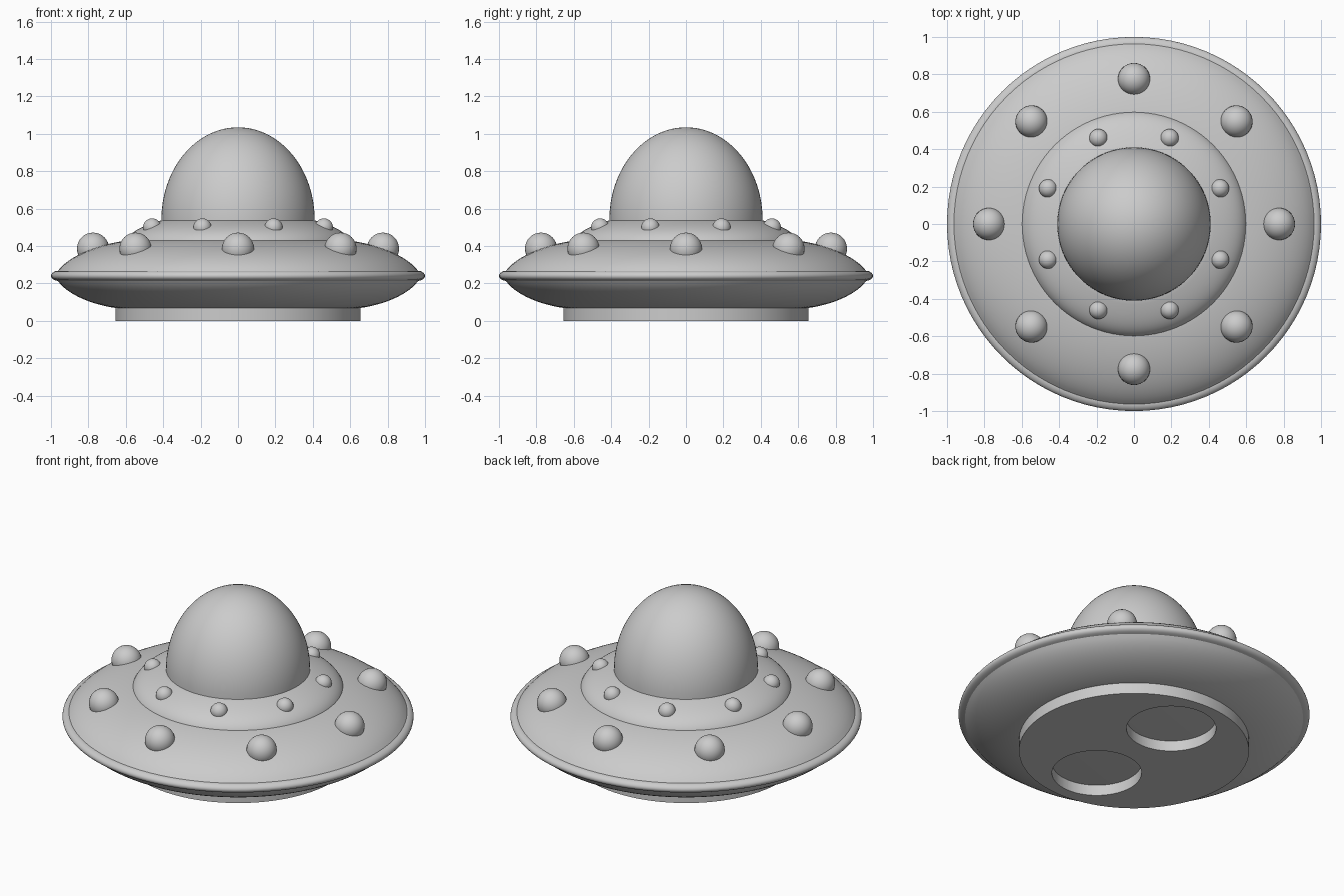
import bpy, bmesh, math
from mathutils import Vector
from mathutils.geometry import interpolate_bezier

cube = bpy.data.objects.get("Cube")
if cube:
    bpy.data.objects.remove(cube, do_unlink=True)

grey = bpy.data.materials.new("plain grey")
grey.use_nodes = True
grey.diffuse_color = (0.6, 0.6, 0.6, 1)
grey.node_tree.nodes["Principled BSDF"].inputs["Base Color"].default_value = (0.6, 0.6, 0.6, 1)


def finish(name, bm):
    """Turn a bmesh into a smooth-shaded object with sharp creases."""
    bmesh.ops.recalc_face_normals(bm, faces=bm.faces)
    mesh = bpy.data.meshes.new(name)
    bm.to_mesh(mesh)
    bm.free()
    mesh.materials.append(grey)
    obj = bpy.data.objects.new(name, mesh)
    bpy.context.collection.objects.link(obj)
    smooth(obj)
    return obj


def smooth(obj):
    bpy.ops.object.select_all(action="DESELECT")
    obj.select_set(True)
    bpy.context.view_layer.objects.active = obj
    bpy.ops.object.shade_smooth_by_angle(angle=math.radians(32))


def bezier(*points, steps=14):
    """Sample one cubic segment in the radius/height plane."""
    pts = interpolate_bezier(*[Vector((r, 0, z)) for r, z in points], steps)
    return [(p.x, p.z) for p in pts]


def lathe(name, profile, sides=96):
    bm = bmesh.new()
    verts = [bm.verts.new((r, 0, z)) for r, z in profile]
    edges = [bm.edges.new(pair) for pair in zip(verts, verts[1:])]
    bmesh.ops.spin(bm, geom=verts + edges, axis=(0, 0, 1), cent=(0, 0, 0),
                   steps=sides, angle=math.tau)
    bmesh.ops.remove_doubles(bm, verts=bm.verts, dist=1e-5)
    return finish(name, bm)


def cylinder(name, radius, bottom, top, x=0, y=0):
    obj = lathe(name, [(0, bottom), (radius, bottom), (radius, top), (0, top)])
    obj.location = (x, y, 0)
    return obj


def bulb_ring(name, bulb_radius, ring_radius, height, start):
    """Eight round lamps spaced evenly around the centre."""
    for i in range(8):
        a = start + i * math.tau / 8
        bm = bmesh.new()
        bmesh.ops.create_uvsphere(bm, u_segments=32, v_segments=16, radius=bulb_radius)
        obj = finish(f"{name}_{i + 1}", bm)
        obj.location = (ring_radius * math.cos(a), ring_radius * math.sin(a), height)


# Saucer hull: domed top, thin rounded rim, shallow bowl underneath
hull = [(0, 0.432)]
hull += bezier((0.58, 0.432), (0.75, 0.41), (0.9, 0.35), (0.963, 0.268))
hull += bezier((0.97, 0.268), (1.01, 0.258), (1.01, 0.222), (0.97, 0.215), steps=9)
hull += bezier((0.963, 0.213), (0.91, 0.14), (0.78, 0.085), (0.64, 0.067))
hull += [(0, 0.065)]
lathe("saucer_hull", hull)

# Raised deck between hull and dome
deck = [(0, 0.42), (0.6, 0.42)]
deck += bezier((0.6, 0.425), (0.58, 0.47), (0.53, 0.505), (0.4, 0.54))
deck += [(0, 0.54)]
lathe("upper_deck", deck)

# Cockpit dome
quarter = [i * math.pi / 48 for i in range(25)]
lathe("dome", [(0, 0.53), (0.41, 0.53)]
      + [(0.41 * math.cos(a), 0.54 + 0.495 * math.sin(a)) for a in quarter[:-1]]
      + [(0, 1.035)])

# Lamps on the hull and on the deck
bulb_ring("hull_lamp", 0.086, 0.775, 0.386, 0)
bulb_ring("deck_lamp", 0.049, 0.497, 0.499, math.pi / 8)

# Base plate with two round recesses
base = cylinder("base_plate", 0.655, 0, 0.078)
for side in (-1, 1):
    cutter = cylinder("recess_cutter", 0.255, -0.1, 0.2, y=side * 0.33)
    cutter.hide_render = True
    cut = base.modifiers.new("recess", "BOOLEAN")
    cut.operation = "DIFFERENCE"
    cut.solver = "EXACT"
    cut.object = cutter
    bpy.context.view_layer.update()
    bpy.context.view_layer.objects.active = base
    bpy.ops.object.modifier_apply(modifier=cut.name)
    bpy.data.objects.remove(cutter, do_unlink=True)
smooth(base)
